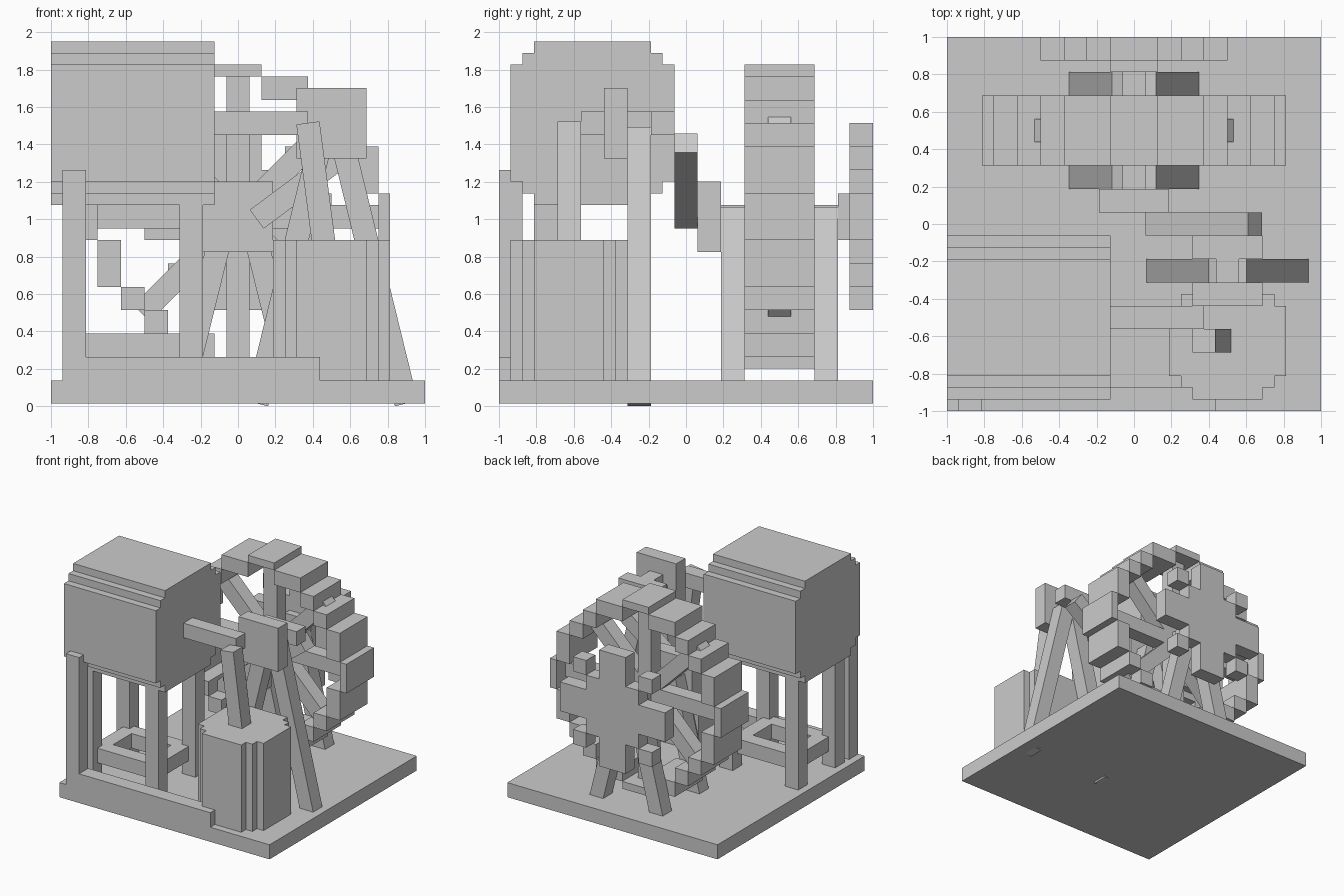
import bpy, bmesh, math
from mathutils import Matrix, Vector

U = 1 / 16          # building unit
FLOOR = 0.0135      # underside of the base slab

cube = bpy.data.objects.get("Cube")
if cube:
    bpy.data.objects.remove(cube, do_unlink=True)

grey = bpy.data.materials.new("plain_grey")
grey.use_nodes = True
grey.diffuse_color = (0.6, 0.6, 0.6, 1)
grey.node_tree.nodes["Principled BSDF"].inputs["Base Color"].default_value = (0.6, 0.6, 0.6, 1)


def block(name, center, size, angle=0):
    """Box of a given size, tilted about the y axis."""
    mesh = bpy.data.meshes.new(name)
    bm = bmesh.new()
    bmesh.ops.create_cube(bm, size=1, matrix=Matrix.Diagonal((*size, 1)))
    bm.to_mesh(mesh)
    bm.free()
    mesh.materials.append(grey)
    ob = bpy.data.objects.new(name, mesh)
    ob.location = center
    ob.rotation_euler.y = angle
    bpy.context.collection.objects.link(ob)
    return ob


def box(name, x, y, z):
    """Box from unit ranges along each axis, z counted from the slab underside."""
    center = [(a + b) / 2 * U for a, b in (x, y, z)]
    center[2] += FLOOR
    return block(name, center, [(b - a) * U for a, b in (x, y, z)])


def beam(name, start, end, y):
    """Square beam between two (x, z) points at depth y."""
    a, b = Vector((start[0], y, start[1])), Vector((end[0], y, end[1]))
    d = b - a
    block(name, (a + b) / 2, (2 * U, 2 * U, d.length), math.atan2(d.x, d.z))


# Base slab, front rail and corner post
box("base", (-16, 16), (-16, 16), (0, 2))
box("front_rail", (-14, 7), (-16, -14), (2, 4))
box("front_post", (-15, -13), (-16, -14), (2, 20))

# Rounded tank and pump drum, each from stepped boxes
for i in range(3):
    box("tank", (-16, -2), (-15 + i, -1 - i), (19 - i, 29 + i))
    box("pump_drum", (3 + i, 13 - i), (-13 - i, -7 + i), (2, 14))

# Tank legs and the frame between them
for x in (-15, -5):
    for y in (-13, -5):
        box("tank_leg", (x, x + 2), (y, y + 2), (2, 17.5))
for x in (-14, -6):
    box("frame_side", (x, x + 2), (-12, -4), (4, 6))
for y in (-12, -6):
    box("frame_crossbar", (-12, -6), (y, y + 2), (4, 6))

# Pump: outlet pipe, rod, crank plate, axle and rocker
box("outlet_pipe", (-2, 6), (-9, -7), (23, 25))
beam("pump_rod", (0.374, 1.515), (0.468, 0.8), -10 * U)
box("pump_crank", (5, 11), (-7, -5), (21, 27))
box("pump_axle", (7, 9), (-5, -3), (23, 25))
box("rocker", (5, 11), (-3, -1), (23, 25))

# Rod joining the rocker to the wheel crank
beam("connecting_rod", (0.10, 1.0), (0.648, 1.408), 0)

# Splayed supports for pump axle and wheel
for s in (-1, 1):
    beam("pump_support", (0.5 + s * 0.042, 1.477), (0.5 + s * 0.40, 0.015), -4 * U)
    for y in (4, 12):
        beam("wheel_support", (s * 0.0575, 1.05), (s * 0.30, 0.07), y * U)

# Wheel axle, crank plate and gear hub
C = 16
box("wheel_axle", (-1, 1), (3, 13), (C - 1, C + 1))
box("wheel_crank", (-3, 3), (1, 3), (C - 3, C + 3))
box("gear_hub", (-2, 2), (13, 14), (C - 2, C + 2))

# Wheel rim: four end plates plus mirrored steps in each quadrant
for s in (-1, 1):
    lo, hi = sorted((12 * s, 13 * s))
    box("rim_end", (-2, 2), (5, 11), (C + lo, C + hi))
    box("rim_side", (lo, hi), (5, 11), (C - 2, C + 2))
    for t in (-1, 1):
        for x, z in (((2, 6), (10, 12)), ((6, 8), (8, 10)),
                     ((8, 10), (6, 8)), ((10, 12), (2, 6))):
            xr = sorted(s * v for v in x)
            zr = sorted(t * v for v in z)
            box("rim_step", xr, (5, 11), (C + zr[0], C + zr[1]))

# Spokes
hub_z = FLOOR + C * U
for i in range(4):
    length = 1.461 if i % 2 else 1.5
    block("spoke", (0, 8 * U, hub_z), (2 * U, 2 * U, length), i * math.pi / 4)

# Gear at the back: cross arms, square core and corner teeth
box("gear_arm_upright", (-2, 2), (14, 16), (C - 8, C + 8))
box("gear_arm_level", (-8, 8), (14, 16), (C - 2, C + 2))
box("gear_core", (-4, 4), (14, 16), (C - 4, C + 4))
for x in (-6, 4):
    for z in (-6, 4):
        box("gear_tooth", (x, x + 2), (14, 16), (C + z, C + z + 2))
